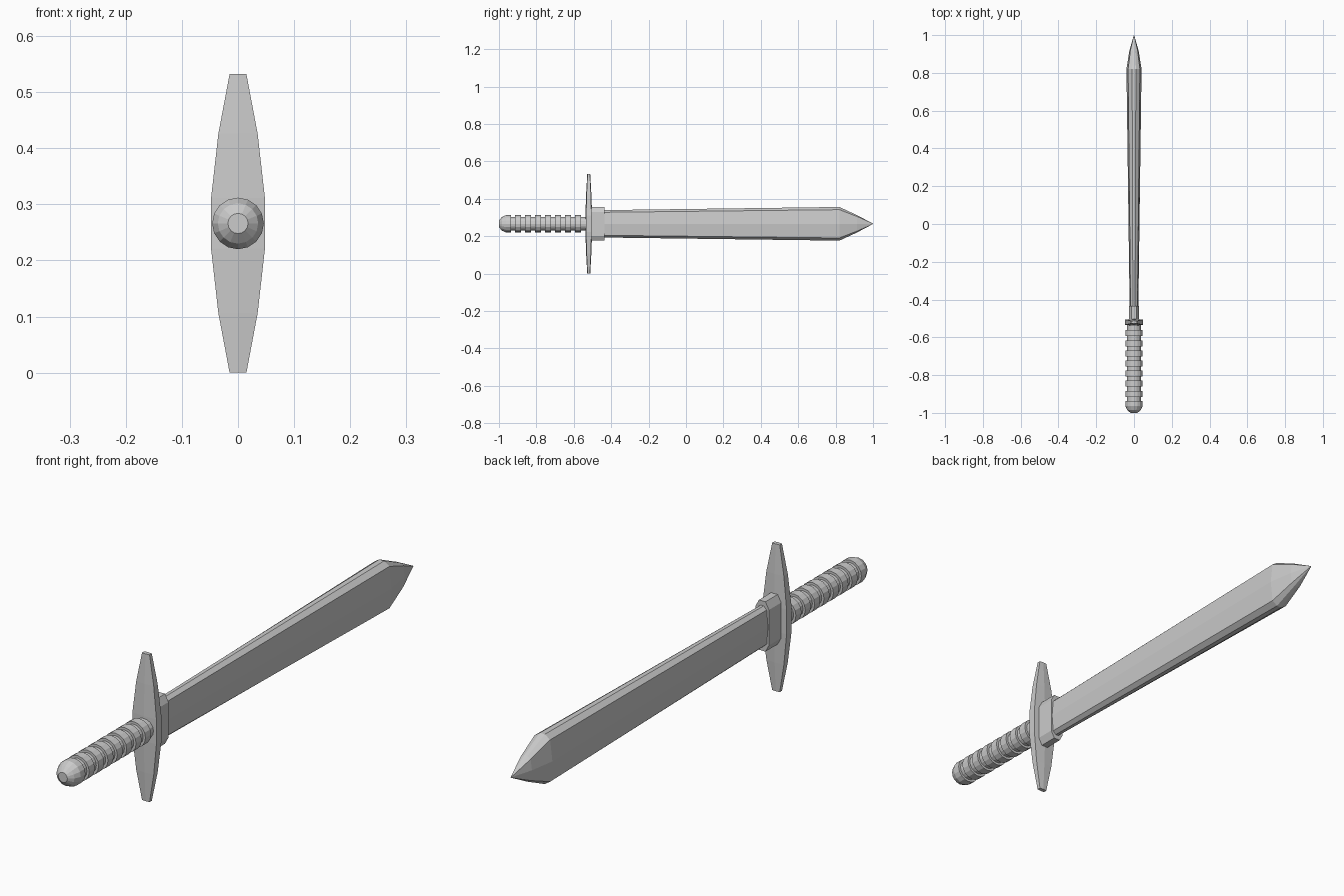
import bpy, bmesh
from math import cos, sin, tau
from mathutils import Vector

if "Cube" in bpy.data.objects:
    bpy.data.objects.remove(bpy.data.objects["Cube"])

steel = bpy.data.materials.new("grey steel")
steel.use_nodes = True
steel.diffuse_color = (0.6, 0.6, 0.6, 1)
steel.node_tree.nodes["Principled BSDF"].inputs["Base Color"].default_value = (0.6, 0.6, 0.6, 1)
MID = 0.266  # height of the sword's axis


def loft(name, rings):
    """Skin a list of equal-sized point rings and cap both ends."""
    bm = bmesh.new()
    loops = [[bm.verts.new(p) for p in ring] for ring in rings]
    for a, b in zip(loops, loops[1:]):
        for i in range(len(a)):
            j = (i + 1) % len(a)
            bm.faces.new((a[i], a[j], b[j], b[i]))
    bm.faces.new(loops[0])
    bm.faces.new(loops[-1][::-1])
    bmesh.ops.recalc_face_normals(bm, faces=bm.faces)
    mesh = bpy.data.meshes.new(name)
    bm.to_mesh(mesh)
    bm.free()
    mesh.materials.append(steel)
    obj = bpy.data.objects.new(name, mesh)
    bpy.context.collection.objects.link(obj)


def ridged(y, w, h, shoulder_w, shoulder_h, edge):
    """Cross-section with a side ridge, bevelled shoulders and a narrow edge."""
    half = [(edge, h), (shoulder_w, shoulder_h), (w, 0),
            (shoulder_w, -shoulder_h), (edge, -h)]
    ring = half + [(-x, z) for x, z in reversed(half)]
    return [Vector((x, y, MID + z)) for x, z in ring]


# Blade: widens slightly towards the point
blade = [(-0.45, 0.023, 0.073), (0.82, 0.04, 0.09),
         (0.915, 0.025, 0.046), (1.0, 0.001, 0.001)]
loft("blade", [ridged(y, w, h, 0.78 * w, 0.84 * h, 0.25 * w) for y, w, h in blade])

# Collar between the guard and the blade
loft("collar", [ridged(y, 0.027, 0.09, 0.027, 0.064, 0.013) for y in (-0.51, -0.435)])

# Cross guard: tapered upright bar with a faint centre ridge
half_guard = [(0.266, 0.015, 0.008), (0.16, 0.035, 0.014), (0.045, 0.048, 0.018)]
stations = [(-z, w, t) for z, w, t in half_guard] + half_guard[::-1]
loft("cross_guard", [
    [Vector((x, -0.52 + y, MID + z)) for x, y in
     ((w, 0.8 * t), (0, t), (-w, 0.8 * t), (-w, -0.8 * t), (0, -t), (w, -0.8 * t))]
    for z, w, t in stations])

# Grip: rounded pommel followed by seven raised bands
R, GROOVE, STEP = 0.046, 0.037, 0.0535
profile = [(-1.0, 0.018), (-0.985, 0.036), (-0.963, R), (-0.936, R), (-0.936, GROOVE)]
for i in range(7):
    start = -0.915 + i * STEP
    end = start + 0.032
    profile += [(start, GROOVE), (start, R), (end, R), (end, GROOVE)]
profile.append((-0.52, GROOVE))
SIDES = 16
loft("grip", [
    [Vector((r * cos(tau * k / SIDES), y, MID + r * sin(tau * k / SIDES))) for k in range(SIDES)]
    for y, r in profile])
